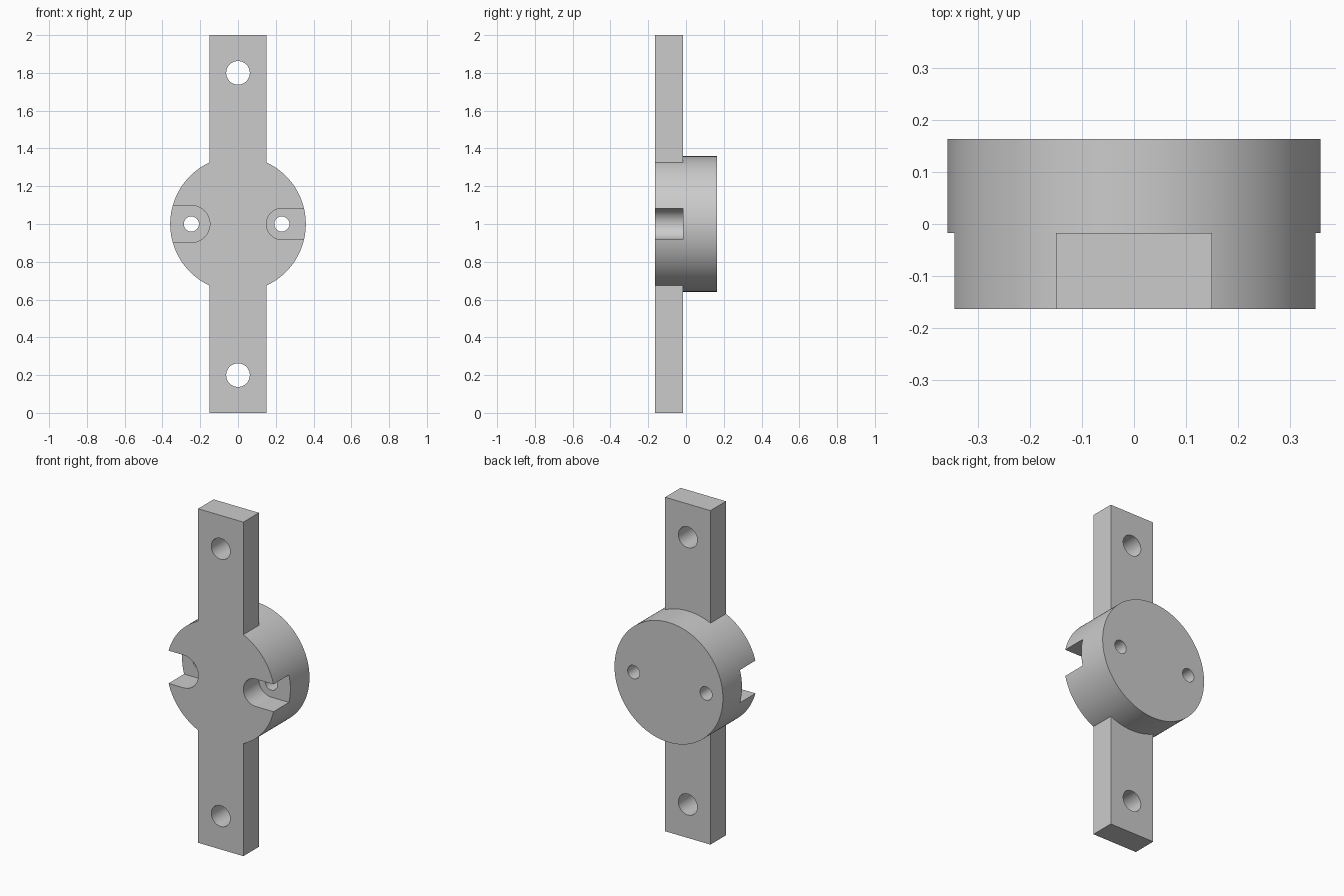
import bpy
from math import pi, radians

default = bpy.data.objects.get("Cube")
if default:
    bpy.data.objects.remove(default, do_unlink=True)

FRONT, STEP, BACK = -0.1635, -0.017, 0.1635
MID = 1.0

grey = bpy.data.materials.new("plain grey")
grey.use_nodes = True
grey.diffuse_color = (0.6, 0.6, 0.6, 1)
grey.node_tree.nodes["Principled BSDF"].inputs["Base Color"].default_value = (0.6, 0.6, 0.6, 1)


def cylinder(name, x, z, radius, y0, y1, sides=64):
    bpy.ops.mesh.primitive_cylinder_add(vertices=sides, radius=radius, depth=y1 - y0,
                                        location=(x, (y0 + y1) / 2, z), rotation=(pi / 2, 0, 0))
    ob = bpy.context.object
    ob.name = name
    return ob


def box(name, x0, x1, y0, y1, z0, z1):
    bpy.ops.mesh.primitive_cube_add(size=1, location=((x0 + x1) / 2, (y0 + y1) / 2, (z0 + z1) / 2))
    ob = bpy.context.object
    ob.name = name
    ob.scale = (x1 - x0, y1 - y0, z1 - z0)
    bpy.ops.object.transform_apply(location=False, rotation=False, scale=True)
    return ob


def combine(target, tool, operation):
    """Apply one boolean step and remove the tool."""
    mod = target.modifiers.new("bool", 'BOOLEAN')
    mod.operation, mod.solver, mod.object = operation, 'EXACT', tool
    bpy.context.view_layer.objects.active = target
    bpy.ops.object.modifier_apply(modifier=mod.name)
    bpy.data.objects.remove(tool, do_unlink=True)


# Round hub with the flat mounting bar flush to its front
body = cylinder("hub_with_mounting_bar", 0, MID, 0.359, FRONT, BACK, 128)
combine(body, box("bar", -0.15, 0.15, FRONT, STEP, 0, 2), 'UNION')

# Bolt holes near both ends of the bar
for z in (0.2, 1.8):
    combine(body, cylinder("bolt_hole", 0, z, 0.0625, -0.3, 0.3), 'DIFFERENCE')

# Round-ended side slots, the right one wider, each with a screw hole
for side, centre, radius in ((-1, 0.247, 0.098), (1, 0.232, 0.082)):
    x = side * centre
    slot = cylinder("slot", x, MID, radius, -0.3, STEP)
    x0, x1 = sorted((x, side * 0.6))
    combine(slot, box("slot_mouth", x0, x1, -0.3, STEP, MID - radius, MID + radius), 'UNION')
    combine(body, slot, 'DIFFERENCE')
    combine(body, cylinder("screw_hole", x, MID, 0.04, -0.3, 0.3, 48), 'DIFFERENCE')

body.data.materials.clear()
body.data.materials.append(grey)
bpy.ops.object.select_all(action='DESELECT')
body.select_set(True)
bpy.context.view_layer.objects.active = body
bpy.ops.object.shade_smooth_by_angle(angle=radians(30))
